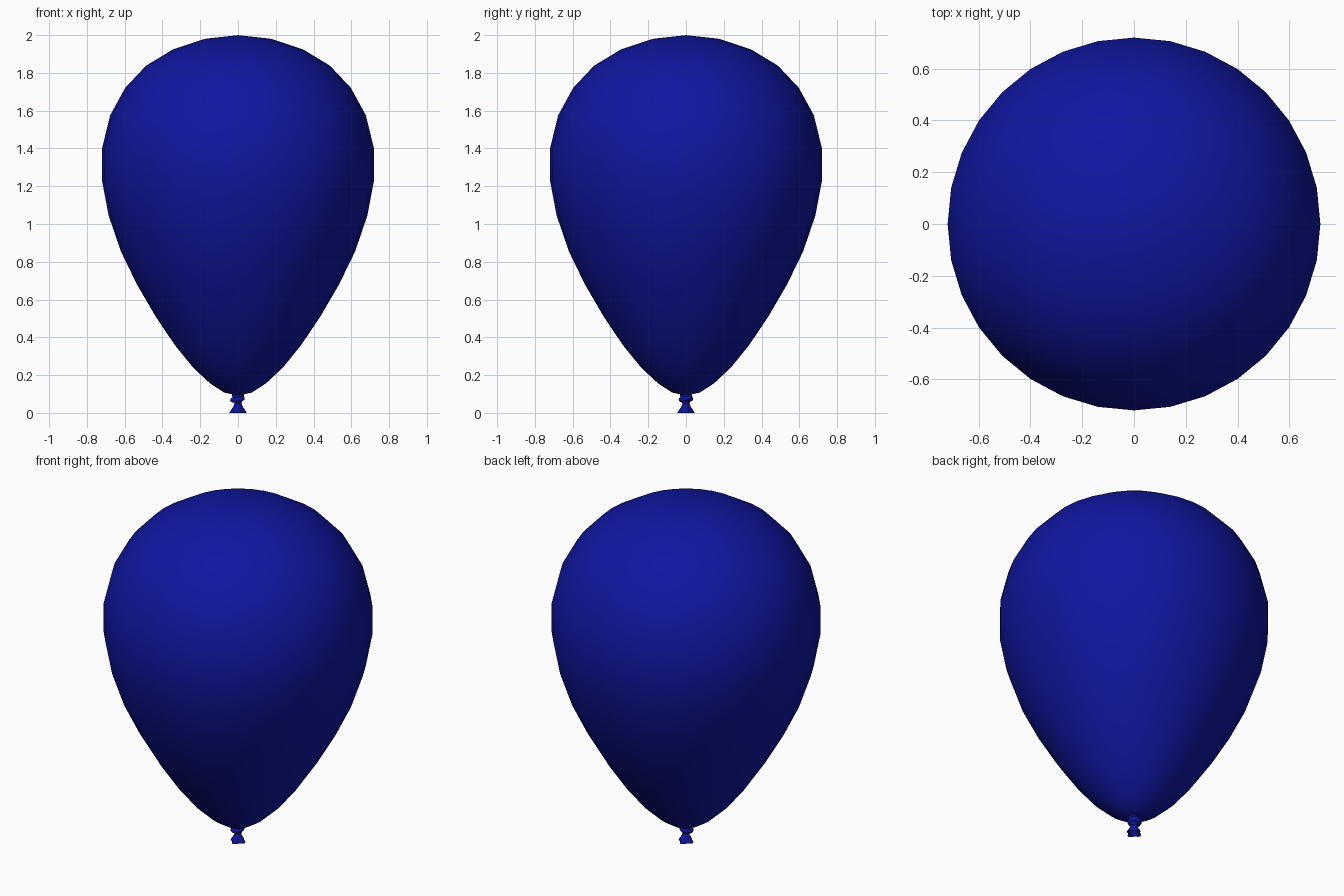
import bpy, bmesh
from math import sin, cos, pi, radians

if "Cube" in bpy.data.objects:
    bpy.data.objects.remove(bpy.data.objects["Cube"])

mat = bpy.data.materials.new("blue_rubber")
mat.diffuse_color = (0.005, 0.008, 0.35, 1)
mat.use_nodes = True
mat.node_tree.nodes["Principled BSDF"].inputs["Base Color"].default_value = mat.diffuse_color


def lathe(name, profile, segs, lobes=0, depth=None):
    """Revolve (radius, z) points; depth gives the fold amount per ring."""
    bm = bmesh.new()
    rings = []
    for k, (r, z) in enumerate(profile):
        if r == 0:
            rings.append([bm.verts.new((0, 0, z))])
            continue
        d = depth[k] if depth else 0
        ring = []
        for i in range(segs):
            a = 2 * pi * i / segs
            rr = r * (1 + d * cos(lobes * a))
            ring.append(bm.verts.new((rr * cos(a), rr * sin(a), z)))
        rings.append(ring)
    for lo, hi in zip(rings, rings[1:]):
        for i in range(segs):
            j = (i + 1) % segs
            loop = [lo[i % len(lo)], lo[j % len(lo)], hi[j % len(hi)], hi[i % len(hi)]]
            bm.faces.new(list(dict.fromkeys(loop)))
    bmesh.ops.recalc_face_normals(bm, faces=bm.faces)
    me = bpy.data.meshes.new(name)
    bm.to_mesh(me)
    bm.free()
    ob = bpy.data.objects.new(name, me)
    bpy.context.collection.objects.link(ob)
    finish(ob)
    return ob


def finish(ob):
    ob.data.materials.append(mat)
    for p in ob.data.polygons:
        p.use_smooth = True


# Inflated body
lathe("balloon_body", [
    (0, 0.095), (0.03, 0.098), (0.074, 0.108), (0.148, 0.156), (0.238, 0.24),
    (0.335, 0.36), (0.436, 0.51), (0.535, 0.68), (0.62, 0.855), (0.685, 1.045),
    (0.72, 1.23), (0.72, 1.40), (0.677, 1.575), (0.598, 1.72), (0.487, 1.838),
    (0.345, 1.924), (0.177, 1.98), (0, 2.0)], 32)

# Pinched neck joining the body to the lip
lathe("neck", [(0.034, 0.11), (0.03, 0.085), (0.021, 0.055), (0.016, 0.04)], 16)

# Tied knot: a slightly tilted ring round the neck
bpy.ops.mesh.primitive_torus_add(major_segments=16, minor_segments=8,
                                 major_radius=0.025, minor_radius=0.014,
                                 location=(-0.003, 0, 0.073),
                                 rotation=(radians(6), radians(-10), 0))
knot = bpy.context.object
knot.name = "knot"
finish(knot)

# Folded, flared lip, hollow underneath
lathe("lip", [(0, 0.055), (0.018, 0.05), (0.022, 0.035), (0.038, 0.004),
              (0.038, 0), (0.032, 0.002), (0.014, 0.028), (0, 0.034)],
      24, lobes=4, depth=[0, 0.05, 0.1, 0.18, 0.18, 0.18, 0.1, 0])
